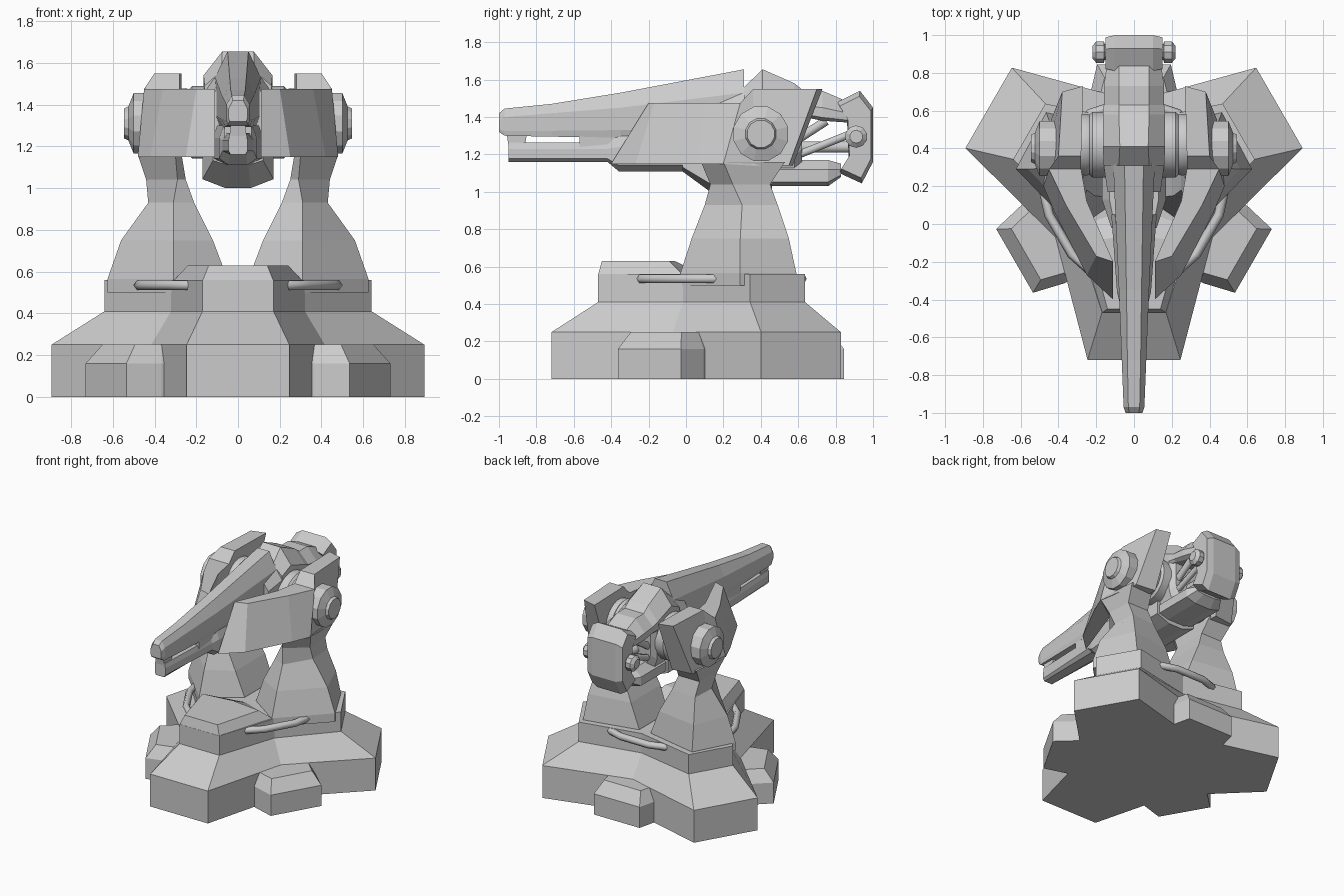
import bpy, bmesh, math
from mathutils import Vector

if "Cube" in bpy.data.objects:
    bpy.data.objects.remove(bpy.data.objects["Cube"])

C = Vector((0, 0.17))  # centre of the three-lobed base


def loft(name, rings, mirror=False):
    """Skin equal-length point rings and cap both ends."""
    bm = bmesh.new()
    vr = [[bm.verts.new(p) for p in r] for r in rings]
    n = len(rings[0])
    for a, b in zip(vr, vr[1:]):
        for i in range(n):
            j = (i + 1) % n
            bm.faces.new((a[i], a[j], b[j], b[i]))
    bm.faces.new(vr[0][::-1])
    bm.faces.new(vr[-1])
    bmesh.ops.recalc_face_normals(bm, faces=bm.faces)
    me = bpy.data.meshes.new(name)
    bm.to_mesh(me)
    bm.free()
    ob = bpy.data.objects.new(name, me)
    bpy.context.collection.objects.link(ob)
    if mirror:
        ob.modifiers.new("Mirror", 'MIRROR')
    return ob


def flat(pts, z):
    return [(x, y, z) for x, y in pts]


def polar(u, t, deg):
    """Point u outward and t sideways from the base centre."""
    a = math.radians(deg)
    return (C.x + u * math.cos(a) - t * math.sin(a), C.y + u * math.sin(a) + t * math.cos(a))


def star(R, hw, notch):
    pts = []
    for d in (-90, 30, 150):
        pts += [polar(R, -hw, d), polar(R, hw, d), polar(notch, 0, d + 60)]
    return pts


def side_profile(name, pts, w, inset=0.0, edge=0.0):
    """Side-view (y,z) outline given thickness along x, with chamfered rims."""
    cy = sum(p[0] for p in pts) / len(pts)
    cz = sum(p[1] for p in pts) / len(pts)
    k = 1 - inset
    small = [(cy + (y - cy) * k, cz + (z - cz) * k) for y, z in pts]
    rows = [(-w, small), (-w + edge, pts), (w - edge, pts), (w, small)] if edge else [(-w, pts), (w, pts)]
    return loft(name, [[(x, y, z) for y, z in p] for x, p in rows])


def lathe_x(name, y, z, prof, n=12):
    """Turned part about an x axis, mirrored to both sides."""
    ang = [2 * math.pi * (i + 0.5) / n for i in range(n)]
    return loft(name, [[(x, y + r * math.cos(a), z + r * math.sin(a)) for a in ang] for x, r in prof], True)


def hull_y(name, stations):
    """Loft along y: six-sided section from (y, bottom, shoulder, top, width, top width, bottom width)."""
    return loft(name, [[(-wb, y, b), (-w, y, b + 0.25 * (s - b)), (-w, y, s), (-wt, y, t),
                        (wt, y, t), (w, y, s), (w, y, b + 0.25 * (s - b)), (wb, y, b)]
                       for y, b, s, t, w, wt, wb in stations])


def bar(name, pts, r, mirror=False, res=1):
    cu = bpy.data.curves.new(name, 'CURVE')
    cu.dimensions = '3D'
    cu.bevel_depth = r
    cu.bevel_resolution = res
    cu.use_fill_caps = True
    sp = cu.splines.new('POLY')
    sp.points.add(len(pts) - 1)
    for q, p in zip(sp.points, pts):
        q.co = (*p, 1)
    ob = bpy.data.objects.new(name, cu)
    bpy.context.collection.objects.link(ob)
    if mirror:
        ob.modifiers.new("Mirror", 'MIRROR')
    return ob


# Three-lobed base with sloped shoulder and upper tier
low, high = star(0.889, 0.246, 0.48), star(0.64, 0.17, 0.37)
loft("base", [flat(low, 0), flat(low, 0.25), flat(high, 0.41), flat(high, 0.56)])

# Raised cap on the front lobe
loft("front_cap", [flat([(-.17, -.47), (.17, -.47), (.31, -.015), (0, .10), (-.31, -.015)], 0.555),
                   flat([(-.14, -.45), (.14, -.45), (.24, -.09), (0, -.06), (-.24, -.09)], 0.63)])

# Foot pads and rails in the three gaps between lobes
for name, d, R in (("right", -30, 0.73), ("left", 210, 0.73), ("back", 90, 0.675)):
    def pad(r0, r1, k):
        side = [(0.36, -.24 * k), (r0, -.235 * k), (r1, -.195 * k)]
        return [polar(u, t, d) for u, t in side + [(u, -t) for u, t in side[::-1]]]
    loft(name + "_foot_pad", [flat(pad(R - .17, R, 1), 0), flat(pad(R - .17, R, 1), .16),
                              flat(pad(R - .20, R - .07, .8), .25)])
    bar(name + "_rail", [(*polar(u, t, d), .535) for u, t in
                         ((.37, -.27), (.415, -.23), (.45, -.12), (.45, .12), (.415, .23), (.37, .27))], .026)

# Support towers, pinched at the neck
foot = [(.31, -.03), (.625, .29), (.465, .59), (.05, .50), (.05, .15)]
loft("support_tower", [
    flat(foot, 0.50), flat(foot, 0.565),
    flat([(.31, .03), (.56, .29), (.45, .55), (.12, .50), (.12, .14)], 0.75),
    flat([(.31, .10), (.43, .30), (.42, .49), (.21, .47), (.21, .15)], 0.93),
    flat([(.29, .13), (.44, .25), (.43, .45), (.25, .45), (.25, .18)], 1.04),
    flat([(.30, .08), (.48, .20), (.46, .53), (.27, .52), (.27, .12)], 1.16)], True)

# Angled armour arms flanking the gun
loft("armour_arm", [
    [(.20, -.17, 1.475), (.11, -.20, 1.475), (.11, -.40, 1.15), (.25, -.27, 1.15)],
    [(.36, .10, 1.475), (.25, .12, 1.475), (.29, .10, 1.15), (.42, .06, 1.15)],
    [(.45, .29, 1.475), (.28, .29, 1.475), (.28, .20, 1.15), (.48, .20, 1.15)],
    [(.40, .36, 1.55), (.28, .36, 1.55), (.28, .36, 1.14), (.47, .35, 1.14)],
    [(.38, .70, 1.55), (.27, .73, 1.55), (.28, .57, 1.14), (.44, .55, 1.14)]], True)

# Pivot hubs outside and bearing drums inside the arms
lathe_x("pivot_hub", .40, 1.31, [(.40, .15), (.50, .15), (.525, .085), (.545, .075)])
drum = lathe_x("bearing_drum", .42, 1.315,
               [(.10, .175), (.22, .175), (.235, .16), (.25, .165), (.29, .16)], 24)

# Long tapered barrel: upper jaw, lower jaw and core
hull_y("barrel_upper", [(-1.0, 1.32, 1.38, 1.42, .045, .025, .04),
                        (-.97, 1.30, 1.40, 1.445, .055, .03, .05),
                        (-.72, 1.295, 1.42, 1.47, .065, .035, .06),
                        (-.35, 1.29, 1.45, 1.53, .08, .04, .07),
                        (.31, 1.29, 1.53, 1.655, .11, .05, .09)])
hull_y("barrel_lower", [(-.95, 1.16, 1.23, 1.265, .045, .04, .035),
                        (-.42, 1.16, 1.23, 1.265, .075, .06, .04),
                        (-.36, 1.11, 1.24, 1.30, .09, .07, .045),
                        (.05, 1.11, 1.24, 1.30, .12, .10, .05)])
side_profile("barrel_core", [(-.57, 1.24), (-.57, 1.32), (.40, 1.42), (.40, 1.18)], .065)
side_profile("muzzle_block", [(-.95, 1.25), (-.96, 1.32), (-.85, 1.32), (-.86, 1.25)], .035)

# Belly housing under the body
hull_y("belly", [(-.02, 1.11, 1.2, 1.24, .12, .10, .05),
                 (.13, 1.0, 1.17, 1.24, .17, .13, .06),
                 (.46, 1.0, 1.17, 1.24, .17, .13, .06)])
hull_y("rear_belly", [(.42, 1.03, 1.12, 1.17, .15, .09, .07),
                      (.76, 1.03, 1.12, 1.17, .15, .09, .07),
                      (.83, 1.08, 1.12, 1.15, .11, .07, .05)])

# Main body and arched hood
hull_y("gun_body", [(.17, 1.12, 1.42, 1.49, .14, .09, .12),
                    (.31, 1.10, 1.46, 1.56, .16, .09, .13),
                    (.58, 1.10, 1.46, 1.56, .16, .09, .13),
                    (.62, 1.16, 1.44, 1.53, .13, .08, .10)])
hull_y("hood", [(.31, 1.42, 1.49, 1.56, .16, .08, .15),
                (.41, 1.42, 1.54, 1.655, .165, .075, .15),
                (.58, 1.40, 1.48, 1.58, .165, .08, .15),
                (.63, 1.40, 1.46, 1.54, .16, .08, .14),
                (.73, 1.38, 1.45, 1.54, .16, .08, .13),
                (.87, 1.37, 1.42, 1.48, .14, .08, .11)])

# Rear breech plate with side knobs
side_profile("breech_plate", [(.81, 1.48), (.93, 1.54), (1.0, 1.45), (1.0, 1.16), (.94, 1.045),
                              (.82, 1.10), (.87, 1.18), (.86, 1.40)], .15, .12, .05)
lathe_x("breech_knob", .91, 1.295, [(.08, .045), (.155, .045), (.16, .06), (.20, .06), (.22, .035)], 10)

# Linkage bars between body and breech
bar("upper_link", [(.10, .58, 1.27), (.10, .75, 1.38)], .028, True)
bar("lower_link", [(.10, .58, 1.19), (.10, .88, 1.31)], .024, True)
bar("centre_link", [(0, .55, 1.24), (0, .90, 1.24)], .035)

# Soft shading on the round bearings only
bpy.ops.object.select_all(action='DESELECT')
drum.select_set(True)
bpy.context.view_layer.objects.active = drum
bpy.ops.object.shade_smooth_by_angle(angle=math.radians(30))
